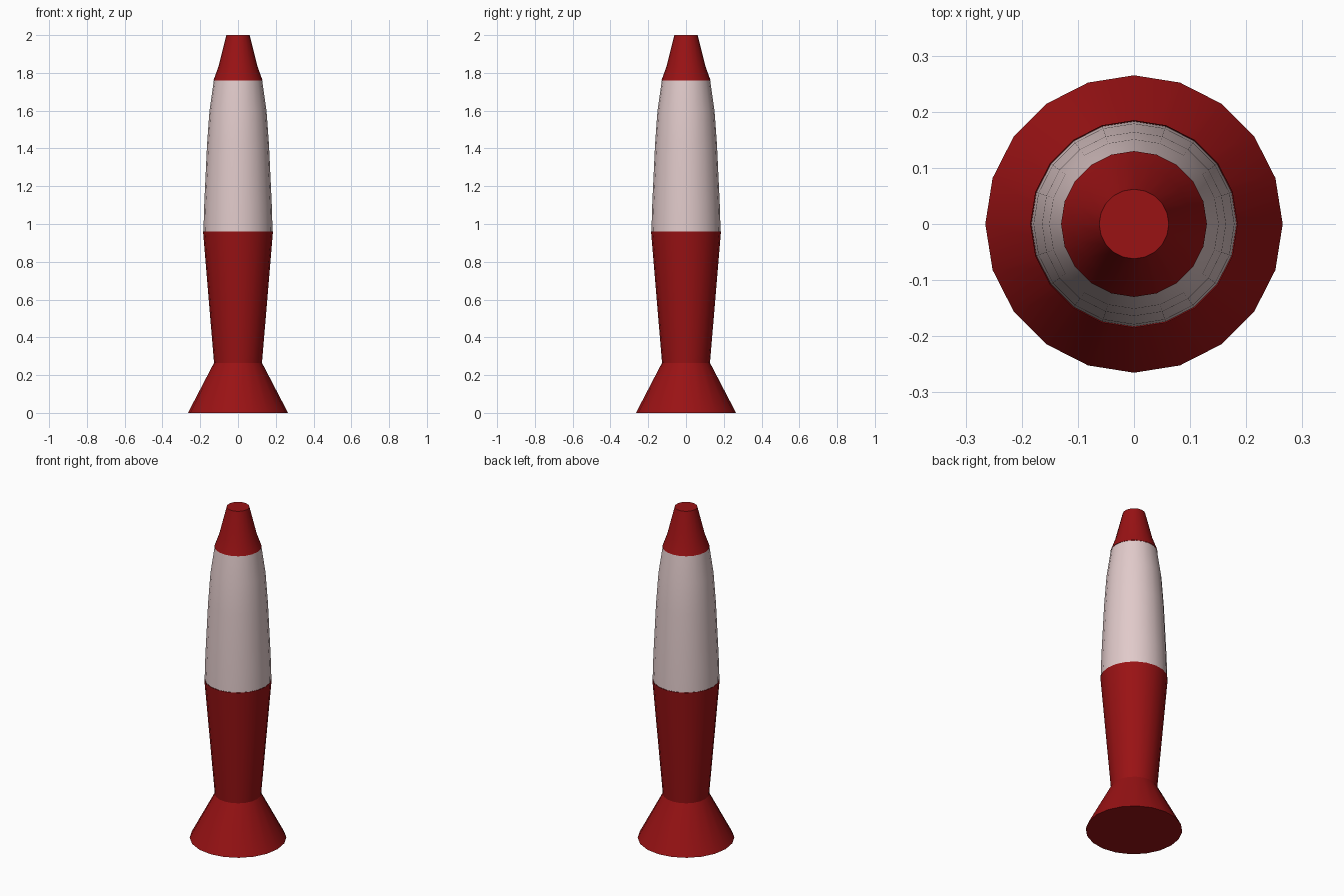
import bpy, bmesh, math

if "Cube" in bpy.data.objects:
    bpy.data.objects.remove(bpy.data.objects["Cube"])

SIDES = 20


def material(name, color):
    m = bpy.data.materials.new(name)
    m.diffuse_color = color
    m.use_nodes = True
    m.node_tree.nodes["Principled BSDF"].inputs["Base Color"].default_value = m.diffuse_color
    return m


def lathe(name, profile, mat, cap_bottom=False, cap_top=False):
    """Revolve (radius, height) points around z."""
    bm = bmesh.new()
    rings = []
    for r, z in profile:
        rings.append([bm.verts.new((r * math.cos(2 * math.pi * i / SIDES),
                                    r * math.sin(2 * math.pi * i / SIDES), z))
                      for i in range(SIDES)])
    for a, b in zip(rings, rings[1:]):
        for i in range(SIDES):
            j = (i + 1) % SIDES
            bm.faces.new((a[i], a[j], b[j], b[i]))
    if cap_bottom:
        bm.faces.new(rings[0][::-1])
    if cap_top:
        bm.faces.new(rings[-1])
    mesh = bpy.data.meshes.new(name)
    bm.to_mesh(mesh)
    bm.free()
    mesh.materials.append(mat)
    ob = bpy.data.objects.new(name, mesh)
    bpy.context.collection.objects.link(ob)
    bpy.ops.object.select_all(action='DESELECT')
    ob.select_set(True)
    bpy.context.view_layer.objects.active = ob
    bpy.ops.object.shade_smooth_by_angle(angle=math.radians(30))
    return ob


red = material("red_metal", (0.32, 0.006, 0.007, 1))
glass = material("pale_glass", (0.75, 0.59, 0.59, 1))

# Flared foot
lathe("foot", [(0.265, 0), (0.127, 0.265)], red, cap_bottom=True)

# Cup holding the bottle
lathe("cup", [(0.127, 0.265), (0.185, 0.96)], red)

# Tapered glass bottle
lathe("bottle", [(0.183, 0.96), (0.179, 1.10), (0.164, 1.42),
                 (0.151, 1.60), (0.128, 1.76)], glass)

# Cap on top
lathe("cap", [(0.130, 1.76), (0.103, 1.835), (0.062, 2.0)], red, cap_top=True)
